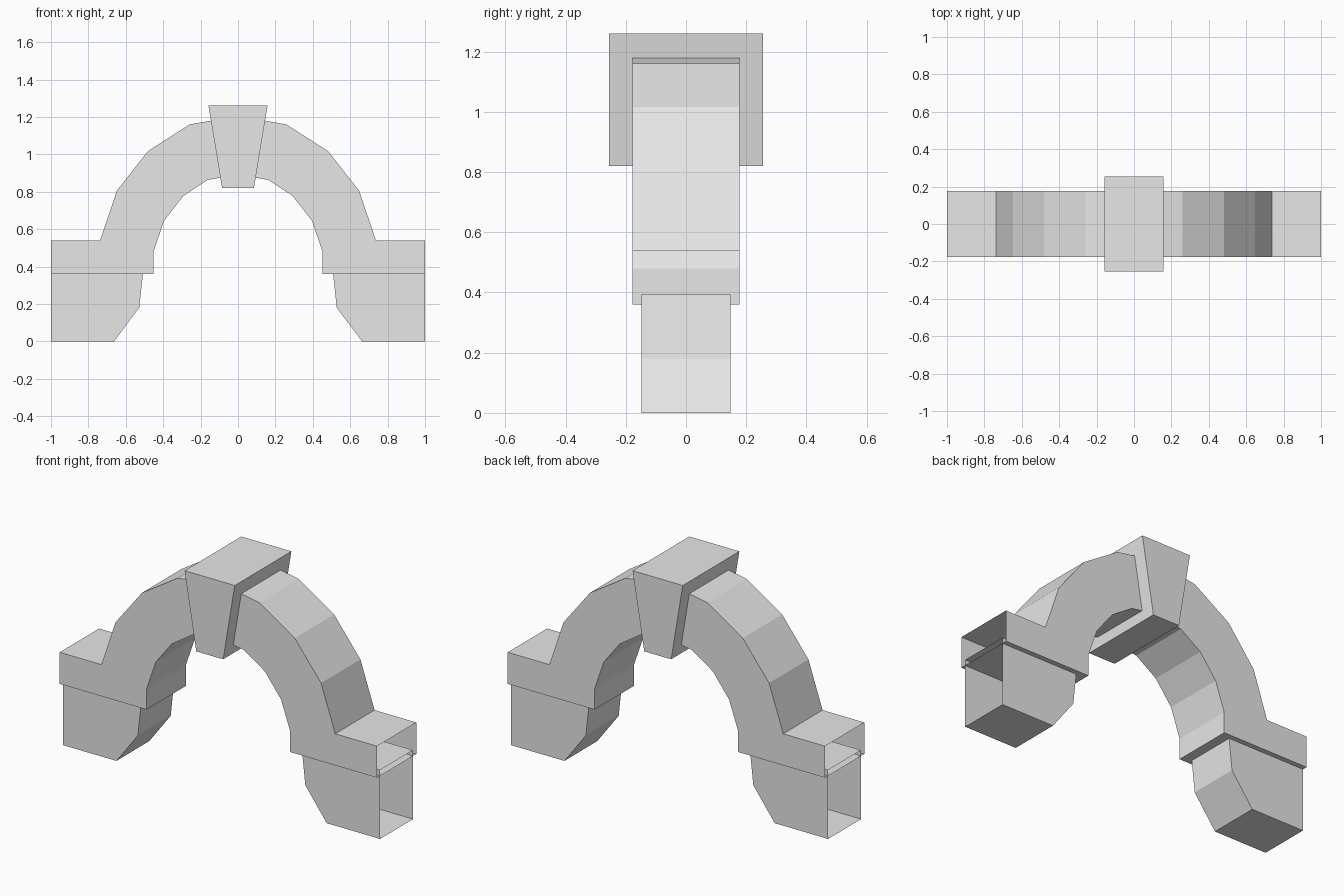
import bpy
import bmesh

cube = bpy.data.objects.get("Cube")
if cube:
    bpy.data.objects.remove(cube, do_unlink=True)

# One stone colour
STONE = (0.8, 0.8, 0.8, 1.0)
stone = bpy.data.materials.new("pale grey stone")
stone.use_nodes = True
stone.diffuse_color = STONE
stone.node_tree.nodes["Principled BSDF"].inputs["Base Color"].default_value = STONE


def extrude_profile(name, profile, half_depth, open_x=None):
    """Extrude an x-z outline along y; leave walls at |x| = open_x open."""
    bm = bmesh.new()
    face = bm.faces.new([bm.verts.new((x, -half_depth, z)) for x, z in profile])
    extruded = bmesh.ops.extrude_face_region(bm, geom=[face], use_keep_orig=True)
    moved = [v for v in extruded["geom"] if isinstance(v, bmesh.types.BMVert)]
    bmesh.ops.translate(bm, verts=moved, vec=(0, 2 * half_depth, 0))
    bmesh.ops.recalc_face_normals(bm, faces=bm.faces)
    if open_x:
        ends = [f for f in bm.faces
                if all(abs(abs(v.co.x) - open_x) < 1e-4 for v in f.verts)]
        bmesh.ops.delete(bm, geom=ends, context='FACES_ONLY')
    mesh = bpy.data.meshes.new(name)
    bm.to_mesh(mesh)
    bm.free()
    mesh.materials.append(stone)
    obj = bpy.data.objects.new(name, mesh)
    bpy.context.scene.collection.objects.link(obj)
    return obj


def mirrored(points):
    return [(-x, z) for x, z in points]


# Arch band with flat shoulders, open at both outer ends
outer = [(1, 0.36), (1, 0.54), (0.737, 0.54), (0.648, 0.805),
         (0.482, 1.017), (0.258, 1.16)]
inner = [(0.452, 0.36), (0.452, 0.48), (0.395, 0.645),
         (0.293, 0.777), (0.163, 0.863)]
arch = (outer + [(0, 1.205)] + mirrored(outer[::-1])
        + mirrored(inner) + [(0, 0.892)] + inner[::-1])
extrude_profile("arch_band", arch, 0.177, open_x=1)

# Bracket blocks below the shoulders
bracket = [(1, 0), (0.663, 0), (0.528, 0.18), (0.505, 0.393), (1, 0.393)]
extrude_profile("left_bracket", bracket, 0.148, open_x=1)
extrude_profile("right_bracket", mirrored(bracket), 0.148, open_x=1)

# Tapered keystone at the crown
keystone = [(0.085, 0.82), (0.158, 1.26)]
extrude_profile("keystone", keystone + mirrored(keystone[::-1]), 0.255)
